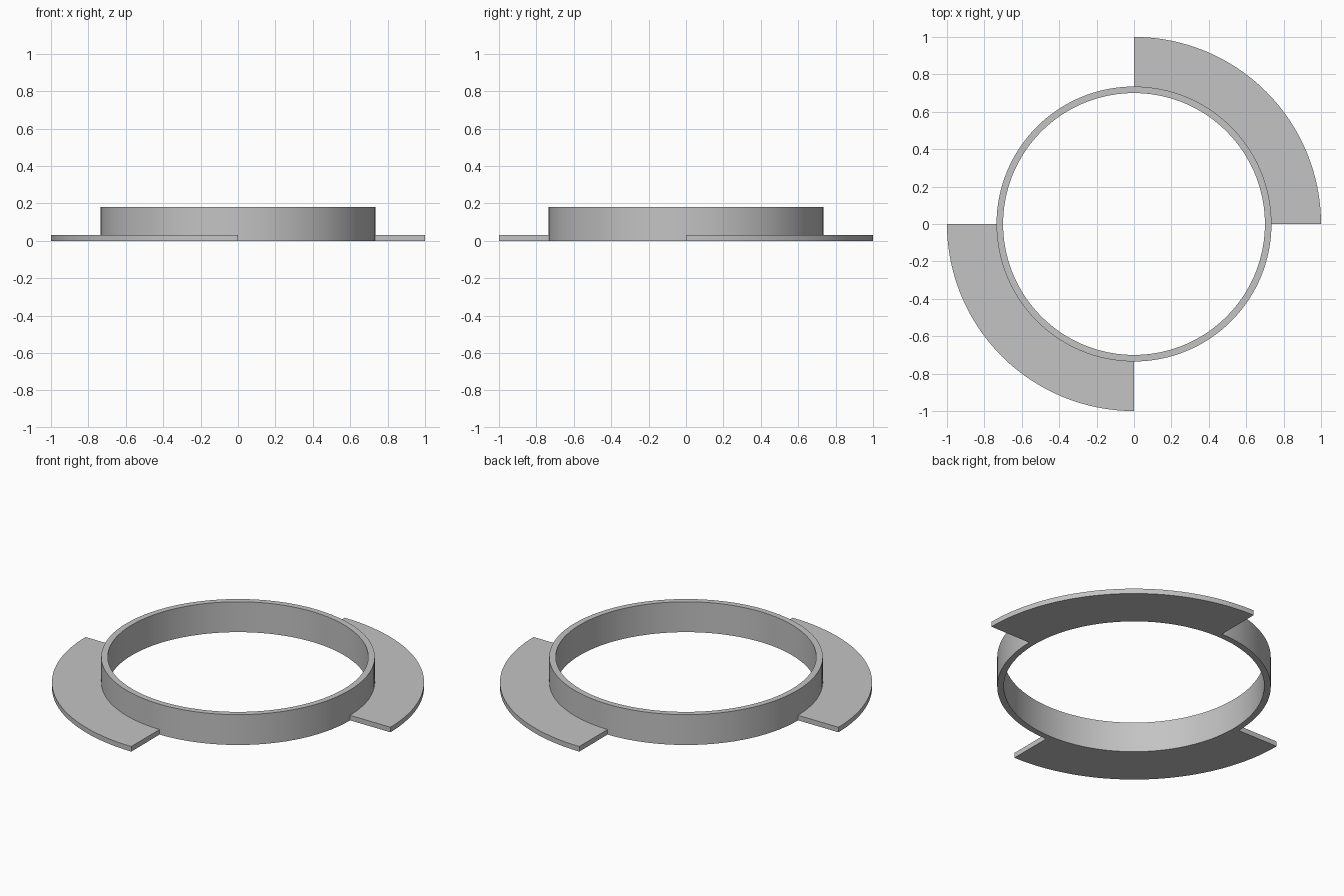
import bpy, bmesh
from math import cos, sin, pi, radians

cube = bpy.data.objects.get("Cube")
if cube:
    bpy.data.objects.remove(cube, do_unlink=True)

OUTER, INNER, RIM = 0.735, 0.70, 1.0
RING_HEIGHT, FLANGE_HEIGHT = 0.18, 0.03

grey = bpy.data.materials.new("plain grey")
grey.use_nodes = True
colour = (0.55, 0.55, 0.55, 1)
grey.diffuse_color = colour
grey.node_tree.nodes["Principled BSDF"].inputs["Base Color"].default_value = colour


def swept_band(name, r_in, r_out, height, start, sweep, steps):
    """Sweep a rectangular section about z, closed for a full turn, else capped."""
    bm = bmesh.new()
    full = sweep >= 2 * pi
    section = ((r_in, 0), (r_out, 0), (r_out, height), (r_in, height))
    loops = []
    for i in range(steps if full else steps + 1):
        a = start + sweep * i / steps
        loops.append([bm.verts.new((r * cos(a), r * sin(a), z)) for r, z in section])
    for i in range(steps):
        a, b = loops[i], loops[(i + 1) % len(loops)]
        for j in range(4):
            k = (j + 1) % 4
            bm.faces.new((a[j], b[j], b[k], a[k]))
    if not full:
        bm.faces.new(loops[0])
        bm.faces.new(loops[-1][::-1])
    bmesh.ops.recalc_face_normals(bm, faces=bm.faces[:])
    mesh = bpy.data.meshes.new(name)
    bm.to_mesh(mesh)
    bm.free()
    mesh.materials.append(grey)
    obj = bpy.data.objects.new(name, mesh)
    bpy.context.collection.objects.link(obj)
    bpy.ops.object.select_all(action='DESELECT')
    obj.select_set(True)
    bpy.context.view_layer.objects.active = obj
    bpy.ops.object.shade_smooth_by_angle(angle=radians(30))
    return obj


# Upright ring
swept_band("ring", INNER, OUTER, RING_HEIGHT, 0, 2 * pi, 128)

# Two opposite quarter flanges around the foot of the ring
for name, start in (("back_left_flange", 0), ("front_right_flange", pi)):
    swept_band(name, OUTER, RIM, FLANGE_HEIGHT, start, pi / 2, 32)
